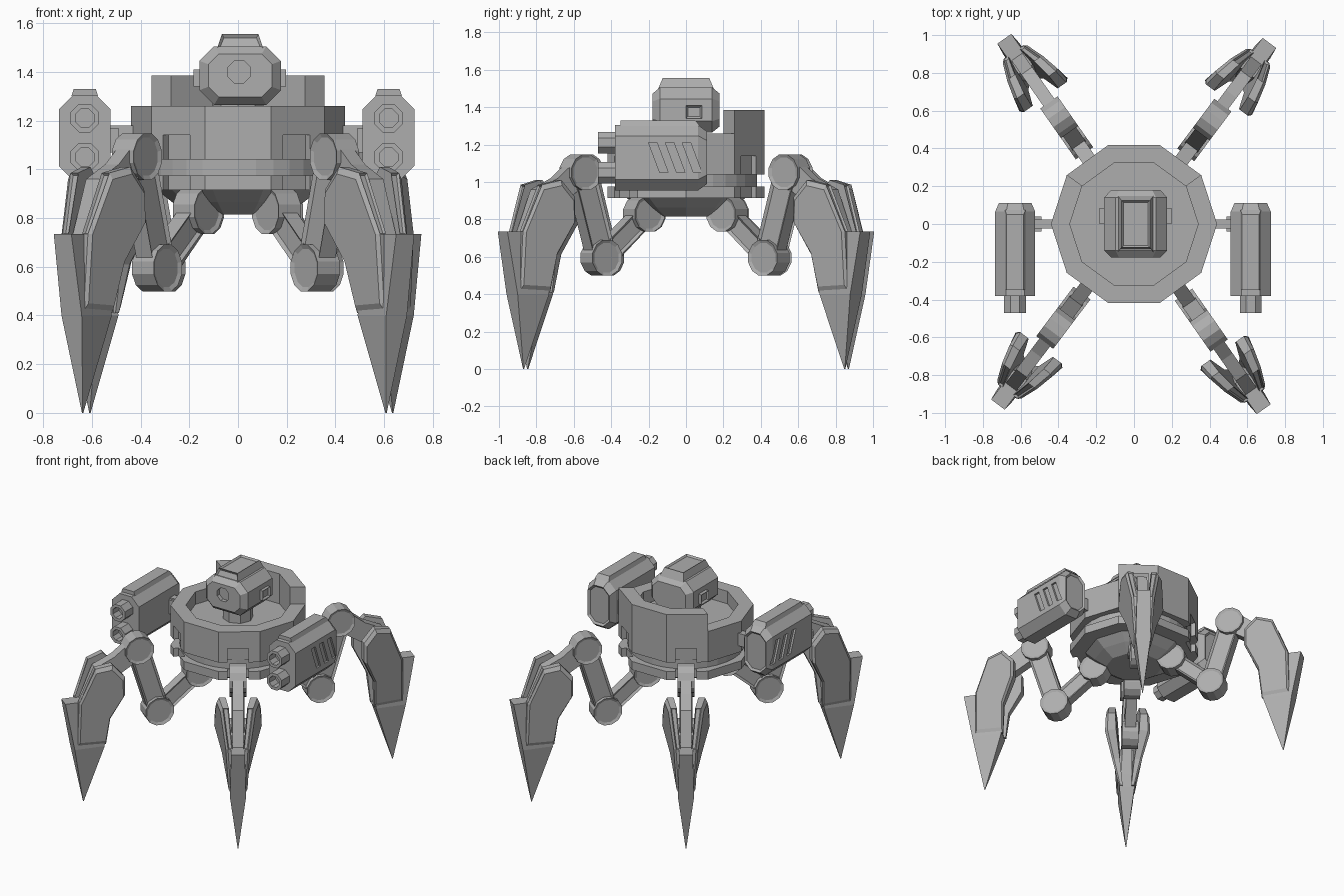
import bpy, bmesh, math
from mathutils import Vector

scene = bpy.context.scene
cube = bpy.data.objects.get("Cube")
if cube:
    bpy.data.objects.remove(cube, do_unlink=True)

steel = bpy.data.materials.new("steel_grey")
steel.use_nodes = True
grey = (0.42, 0.42, 0.42, 1)
steel.diffuse_color = grey
steel.node_tree.nodes["Principled BSDF"].inputs["Base Color"].default_value = grey


def loft(name, rings, panel=None, margin=0.015, depth=-0.012):
    """Skin a stack of rings, cap both ends, optionally sink the faces chosen by panel."""
    bm = bmesh.new()
    loops = [[bm.verts.new(p) for p in ring] for ring in rings]
    for a, b in zip(loops, loops[1:]):
        for i in range(len(a)):
            j = (i + 1) % len(a)
            bm.faces.new((a[i], a[j], b[j], b[i]))
    bm.faces.new(loops[0])
    bm.faces.new(loops[-1])
    bmesh.ops.recalc_face_normals(bm, faces=bm.faces)
    bm.normal_update()
    if panel:
        chosen = [f for f in bm.faces if panel(f)]
        bmesh.ops.inset_individual(bm, faces=chosen, thickness=margin, depth=depth)
    mesh = bpy.data.meshes.new(name)
    bm.to_mesh(mesh)
    bm.free()
    mesh.materials.append(steel)
    obj = bpy.data.objects.new(name, mesh)
    scene.collection.objects.link(obj)
    return obj


def polygon(r, z, n=10):
    return [(r * math.cos(math.tau * i / n), r * math.sin(math.tau * i / n), z) for i in range(n)]


def turned(name, profile, n=10):
    return loft(name, [polygon(r, z, n) for r, z in profile])


def box(name, lo, hi):
    (a, b, c), (d, e, f) = lo, hi
    return loft(name, [[(a, b, z), (d, b, z), (d, e, z), (a, e, z)] for z in (c, f)])


def octagon(cx, y, cz, w, h, c):
    """Chamfered rectangle in the xz plane, with half sizes w and h."""
    pts = [(w, c - h), (w, h - c), (w - c, h), (c - w, h),
           (-w, h - c), (-w, c - h), (c - w, -h), (w - c, -h)]
    return [(cx + x, y, cz + z) for x, z in pts]


def plate(name, pts, half, panel=None, margin=0.02):
    return loft(name, [[(r, s * half, z) for r, z in pts] for s in (-1, 1)], panel, margin)


def disc(name, r, z, radius, half):
    def ring(lat, rad):
        return [(r + rad * math.cos(math.tau * (i + .5) / 12), lat,
                 z + rad * math.sin(math.tau * (i + .5) / 12)) for i in range(12)]
    return loft(name, [ring(-half, radius), ring(half, radius)],
                lambda f: abs(f.normal.y) > .9, .018, -.008)


def bar(name, a, b, width, half):
    a, b = Vector(a), Vector(b)
    side = (b - a).orthogonal().normalized() * width / 2
    return plate(name, [a + side, b + side, b - side, a - side], half,
                 lambda f: abs(f.normal.y) > .9)


def cut(target, cutter):
    cutter.hide_render = True
    mod = target.modifiers.new("cut", "BOOLEAN")
    mod.object = cutter
    mod.solver = "EXACT"
    bpy.context.view_layer.objects.active = target
    bpy.ops.object.modifier_apply(modifier=mod.name)
    bpy.data.objects.remove(cutter, do_unlink=True)


# Body: dished hull, flange and belly
hull = turned("body_hull", [(.44, 1.04), (.44, 1.26), (.34, 1.26), (.34, 1.17)])
flange = turned("body_flange", [(.3, .915), (.44, .915), (.44, .975), (.3, .975)])
turned("body_waist", [(.38, .97), (.38, 1.045)], 32)
turned("belly", [(.19, .815), (.27, .865), (.34, .92)])

# Leg notches in the hull and flange
leg_angles = [math.radians(a) for a in (53.2, 125, 233, 305)]
for angle in leg_angles:
    for target in (hull, flange):
        notch = box("notch_cutter", (.385, -.068, .85), (.6, .068, 1.14))
        notch.rotation_euler.z = angle
        bpy.context.view_layer.update()
        cut(target, notch)

# Raised wall around the back
arc = [math.radians(a) for a in (36, 72, 108, 144)]
outline = [(.44 * math.cos(a), .44 * math.sin(a)) for a in arc]
outline += [(.34 * math.cos(a), .34 * math.sin(a)) for a in reversed(arc)]
loft("rear_wall", [[(x, y, z) for x, y in outline] for z in (1.26, 1.385)])

# Head with lens recess, cap, ears and neck
turned("neck", [(.1, 1.16), (.1, 1.3)], 8)
head = loft("head", [octagon(.009, y, 1.385, w, h, c) for y, w, h, c in (
    (-.178, .13, .088, .042), (-.14, .167, .12, .06),
    (.14, .167, .12, .06), (.18, .13, .088, .042))])
lens = loft("lens_cutter", [octagon(.005, y, 1.4, .046, .046, .027) for y in (-.25, -.15)])
cut(head, lens)
loft("head_cap", [[(.009 + sx * w, sy * d, z) for sx, sy in ((-1, -1), (1, -1), (1, 1), (-1, 1))]
                  for w, d, z in ((.095, .15, 1.495), (.075, .125, 1.555))],
     lambda f: f.normal.y < -.5 or f.normal.z > .9, .014)
for s in (-1, 1):
    x0, x1 = sorted((.008 + s * .15, .008 + s * .19))
    loft("ear", [[(x, 0, 1.34), (x, .085, 1.34), (x, .085, 1.41), (x, 0, 1.41)] for x in (x0, x1)],
         lambda f: abs(f.normal.x) > .9)

# Gun pods on both sides
for s, side, cx in ((-1, "right", -.629), (1, "left", .618)):
    pod = loft(side + "_gun_pod", [octagon(cx, y, 1.13, w, h, c) for y, w, h, c in (
        (-.38, .106, .175, .058), (.065, .106, .175, .058), (.112, .086, .14, .048))],
        lambda f: f.normal.y > .9)
    # slanted vents
    for k in range(3):
        y = -.2 + k * .09
        slot = [(y, 1.21), (y + .045, 1.21), (y + .105, 1.05), (y + .06, 1.05)]
        cut(pod, loft("vent_cutter", [[(cx + s * d, a, b) for a, b in slot] for d in (.092, .15)]))
    loft(side + "_pod_rail", [[(cx + sx * w, y, z) for sx, y in ((-1, -.35), (1, -.35), (1, e), (-1, e))]
                              for w, e, z in ((.055, .075, 1.3), (.045, .05, 1.33))])
    for z in (1.21, 1.05):
        loft(side + "_barrel", [octagon(cx, y, z, w, w, w * .586) for y, w in (
            (-.37, .058), (-.47, .058), (-.47, .038), (-.4, .038))])
    x0, x1 = sorted((s * .4, s * .53))
    box(side + "_gun_mount", (x0, -.025, 1.09), (x1, .025, 1.18))
    x0, x1 = sorted((s * .49, s * .525))
    box(side + "_mount_collar", (x0, -.04, 1.07), (x1, .04, 1.17))

# One leg along +x: r outwards, y across
hip, knee, elbow = (.275, .83), (.553, .595), (.69, 1.052)
leg = [disc("leg_" + n, *p, .099, .056)
       for n, p in (("hip", hip), ("lower_joint", knee), ("upper_joint", elbow))]
leg.append(bar("leg_inner_link", hip, knee, .11, .038))
leg.append(bar("leg_middle_link", knee, elbow, .14, .042))
leg.append(plate("leg_outer_link", [(.66, 1.12), (.76, 1.1), (.86, 1.02), (.99, .96), (1.08, .735),
                                    (1.06, .5), (.96, .5), (.89, .85), (.7, .97)], .035))


# Spike
def spike_ring(z, inner, outer, half):
    return [(inner, -half, z), (outer, -half, z), (outer, half, z), (inner, half, z)]


leg.append(loft("leg_spike", [spike_ring(.735, 1.0, 1.197, .045), spike_ring(.4, .93, 1.135, .052),
                              spike_ring(0, 1.058, 1.062, .002)]))

# Armour shells flanking the spike: r, z, inner and outer distance across
shell = [(.82, .92, .085, .15), (.9, 1.01, .08, .14), (1.01, .985, .06, .115),
         (1.11, .735, .035, .08), (1.115, .42, .03, .062), (.92, .41, .03, .062),
         (.905, .61, .05, .105), (.82, .79, .08, .155)]


def shell_ring(s, shrink, inner, drop):
    return [(.98 + (r - .98) * shrink, s * (a if inner else b - drop), .72 + (z - .72) * shrink)
            for r, z, a, b in shell]


for s in (-1, 1):
    leg.append(loft("leg_shell",
                    [shell_ring(s, 1, True, 0), shell_ring(s, 1, False, .015), shell_ring(s, .9, False, 0)],
                    lambda f: f.normal.x > .3 and f.normal.z > .1 and abs(f.normal.y) < .5, .009, -.012))

# Repeat the leg at all four corners
names = ("back_left", "back_right", "front_right", "front_left")
for name, angle in zip(names, leg_angles):
    for part in leg:
        copy = part if name == names[0] else part.copy()
        if copy is not part:
            scene.collection.objects.link(copy)
        copy.rotation_euler.z = angle
        copy.name = name + "_" + part.name.replace("back_left_", "").split(".")[0]
